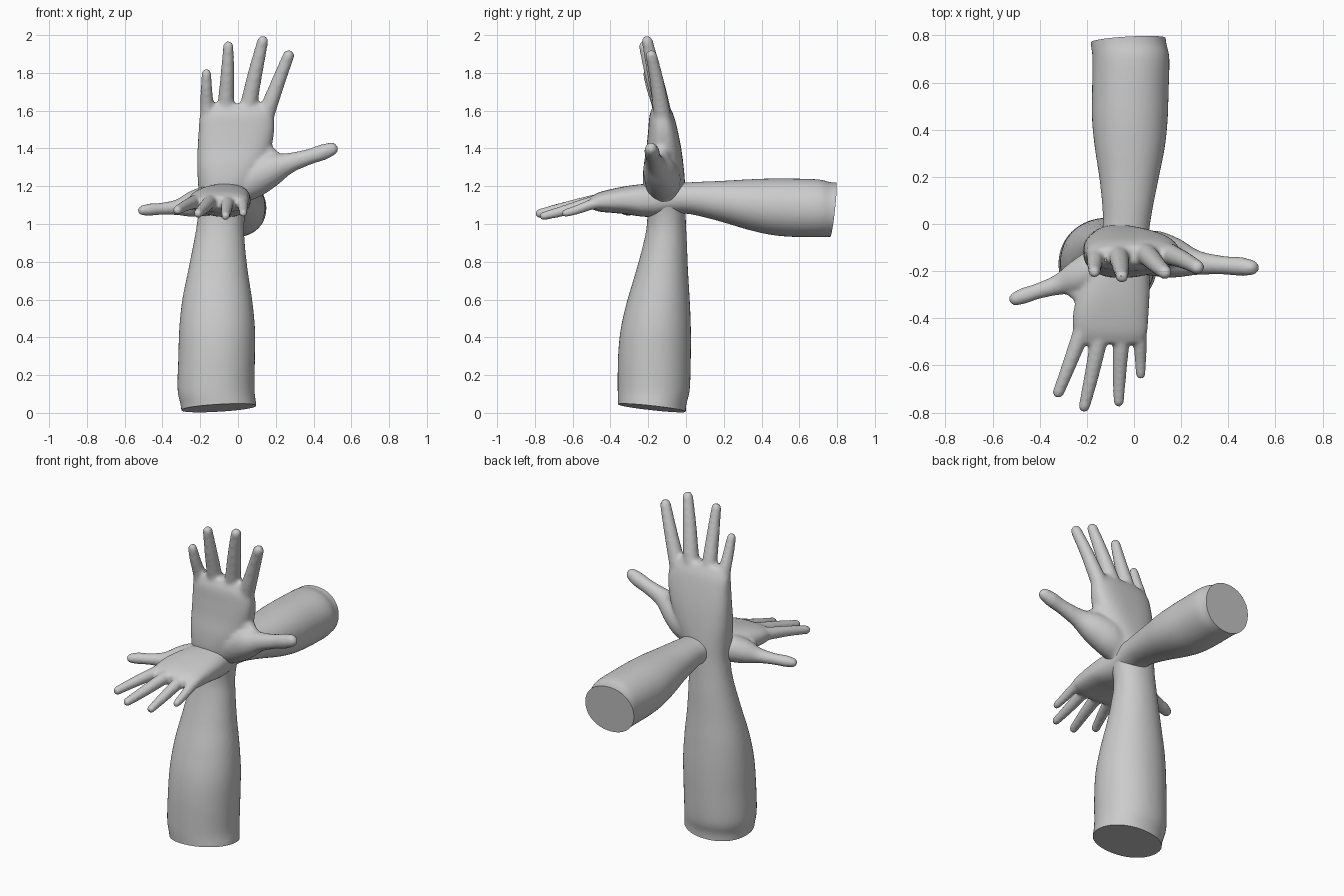
import bpy, bmesh, math
from mathutils import Vector, Matrix

if "Cube" in bpy.data.objects:
    bpy.data.objects.remove(bpy.data.objects["Cube"])

skin = bpy.data.materials.new("plain grey")
skin.diffuse_color = (0.6, 0.6, 0.6, 1)
skin.use_nodes = True
skin.node_tree.nodes["Principled BSDF"].inputs["Base Color"].default_value = skin.diffuse_color


def loft(bm, rings):
    """Skin a list of equally sized point rings and cap both ends."""
    rows = [[bm.verts.new(p) for p in ring] for ring in rings]
    n = len(rows[0])
    for a, b in zip(rows, rows[1:]):
        for i in range(n):
            j = (i + 1) % n
            bm.faces.new((a[i], a[j], b[j], b[i]))
    bm.faces.new(rows[0][::-1])
    bm.faces.new(rows[-1])


def section(z, x0, x1, y0, y1, power, n=40):
    """Superellipse outline at height z, filling the given x and y limits."""
    pts = []
    for i in range(n):
        t = 2 * math.pi * i / n
        c, s = math.cos(t), math.sin(t)
        x = math.copysign(abs(c) ** (2 / power), c)
        y = math.copysign(abs(s) ** (2 / power), s)
        pts.append(Vector(((x0 + x1) / 2 + x * (x1 - x0) / 2,
                           (y0 + y1) / 2 + y * (y1 - y0) / 2, z)))
    return pts


def catmull(rows, steps=4):
    """Smooth interpolation through rows of numbers."""
    out = []
    for k in range(len(rows) - 1):
        p = [rows[max(0, min(len(rows) - 1, k + d))] for d in (-1, 0, 1, 2)]
        for s in range(steps):
            t = s / steps
            out.append([0.5 * (2 * b + (c - a) * t + (2 * a - 5 * b + 4 * c - d) * t * t
                               + (3 * b - a - 3 * c + d) * t ** 3) for a, b, c, d in zip(*p)])
    return out + [list(rows[-1])]


def digit(bm, path, flat=1.0, n=20):
    """Tapered tube with a round tip; path rows are x, y, z, radius."""
    rows = catmull(path, 5)
    tip, r = Vector(rows[-1][:3]), rows[-1][3]
    ahead = (tip - Vector(rows[-2][:3])).normalized()
    for k in range(1, 6):
        a = k / 6 * math.pi / 2
        rows.append([*(tip + ahead * r * math.sin(a)), r * math.cos(a)])
    axis = (Vector(path[-1][:3]) - Vector(path[0][:3])).normalized()
    side = Vector((0, 1, 0)).cross(axis).normalized()
    depth = axis.cross(side)
    loft(bm, [[Vector(q[:3]) + q[3] * (side * math.cos(2 * math.pi * i / n)
               + depth * flat * math.sin(2 * math.pi * i / n)) for i in range(n)] for q in rows])


bm = bmesh.new()

# forearm and palm: z, left, right, front, back, squareness
body = [(-0.12, -0.29, 0.10, -0.36, 0.00, 2.1), (0.03, -0.302, 0.098, -0.36, 0.00, 2.1),
        (0.12, -0.32, 0.088, -0.362, 0.02, 2.1), (0.30, -0.316, 0.09, -0.36, 0.026, 2.1),
        (0.45, -0.311, 0.09, -0.345, 0.026, 2.1), (0.60, -0.295, 0.075, -0.31, 0.02, 2.1),
        (0.75, -0.265, 0.052, -0.265, 0.011, 2.1), (0.90, -0.235, 0.036, -0.225, 0.005, 2.1),
        (1.00, -0.218, 0.033, -0.207, 0.0, 2.1), (1.10, -0.207, 0.05, -0.208, -0.003, 2.2),
        (1.20, -0.211, 0.09, -0.228, -0.004, 2.3), (1.30, -0.216, 0.14, -0.225, -0.012, 2.5),
        (1.40, -0.214, 0.175, -0.21, -0.025, 2.6), (1.50, -0.208, 0.192, -0.2, -0.045, 2.7),
        (1.58, -0.202, 0.186, -0.192, -0.067, 2.6), (1.635, -0.18, 0.16, -0.168, -0.095, 2.3)]
loft(bm, [section(*row) for row in catmull(body)])

# fingers, little to index
digit(bm, [(-0.158, -0.125, 1.50, 0.042), (-0.163, -0.145, 1.62, 0.036),
           (-0.167, -0.18, 1.72, 0.031), (-0.168, -0.203, 1.797, 0.026)])
digit(bm, [(-0.068, -0.12, 1.50, 0.048), (-0.064, -0.14, 1.64, 0.043),
           (-0.056, -0.185, 1.80, 0.036), (-0.051, -0.222, 1.942, 0.028)])
digit(bm, [(0.03, -0.115, 1.50, 0.048), (0.058, -0.133, 1.64, 0.045),
           (0.096, -0.172, 1.82, 0.038), (0.131, -0.205, 1.968, 0.03)])
digit(bm, [(0.115, -0.115, 1.48, 0.05), (0.156, -0.13, 1.60, 0.045),
           (0.216, -0.155, 1.76, 0.037), (0.268, -0.183, 1.892, 0.031)])

# thumb with its fleshy base
digit(bm, [(0.0, -0.12, 1.2, 0.095), (0.09, -0.125, 1.245, 0.102), (0.18, -0.145, 1.29, 0.088),
           (0.27, -0.165, 1.323, 0.055), (0.38, -0.175, 1.357, 0.042),
           (0.45, -0.18, 1.38, 0.043), (0.495, -0.185, 1.397, 0.036)], 0.95)
# web between thumb and index finger
digit(bm, [(0.08, -0.12, 1.36, 0.07), (0.15, -0.13, 1.37, 0.06), (0.2, -0.14, 1.35, 0.04)], 0.8)

bmesh.ops.recalc_face_normals(bm, faces=bm.faces)
mesh = bpy.data.meshes.new("arm_parts")
bm.to_mesh(mesh)
bm.free()
parts = bpy.data.objects.new("arm_parts", mesh)
bpy.context.collection.objects.link(parts)

# fuse the parts into one soft skin
fuse = parts.modifiers.new("fuse", 'REMESH')
fuse.mode = 'VOXEL'
fuse.voxel_size = 0.011
soften = parts.modifiers.new("soften", 'SMOOTH')
soften.factor = 0.5
soften.iterations = 7
fused = bpy.data.meshes.new_from_object(parts.evaluated_get(bpy.context.evaluated_depsgraph_get()))
bpy.data.objects.remove(parts)


def add_arm(name, matrix):
    """Copy the skin, cut the elbow end on a slant and place it."""
    bm = bmesh.new()
    bm.from_mesh(fused)
    geom = bm.verts[:] + bm.edges[:] + bm.faces[:]
    cut = bmesh.ops.bisect_plane(bm, geom=geom, plane_co=(-0.1, -0.17, 0.025),
                                 plane_no=(-0.06, 0.11, 1), clear_inner=True)
    rim = [e for e in cut["geom_cut"] if isinstance(e, bmesh.types.BMEdge)]
    bmesh.ops.contextual_create(bm, geom=rim)
    bmesh.ops.transform(bm, matrix=matrix, verts=bm.verts)
    bmesh.ops.recalc_face_normals(bm, faces=bm.faces)
    me = bpy.data.meshes.new(name)
    bm.to_mesh(me)
    bm.free()
    me.materials.clear()
    me.materials.append(skin)
    ob = bpy.data.objects.new(name, me)
    bpy.context.collection.objects.link(ob)
    bpy.ops.object.select_all(action='DESELECT')
    ob.select_set(True)
    bpy.context.view_layer.objects.active = ob
    bpy.ops.object.shade_smooth_by_angle(angle=math.radians(40))


# upright arm, and a smaller mirrored arm lying across its wrist
add_arm("upright_arm", Matrix.Identity(4))
add_arm("level_arm", Matrix(((-0.8, 0, 0, -0.106), (0, 0, -0.8, 0.8),
                             (0, 0.8, 0, 1.22), (0, 0, 0, 1))))
